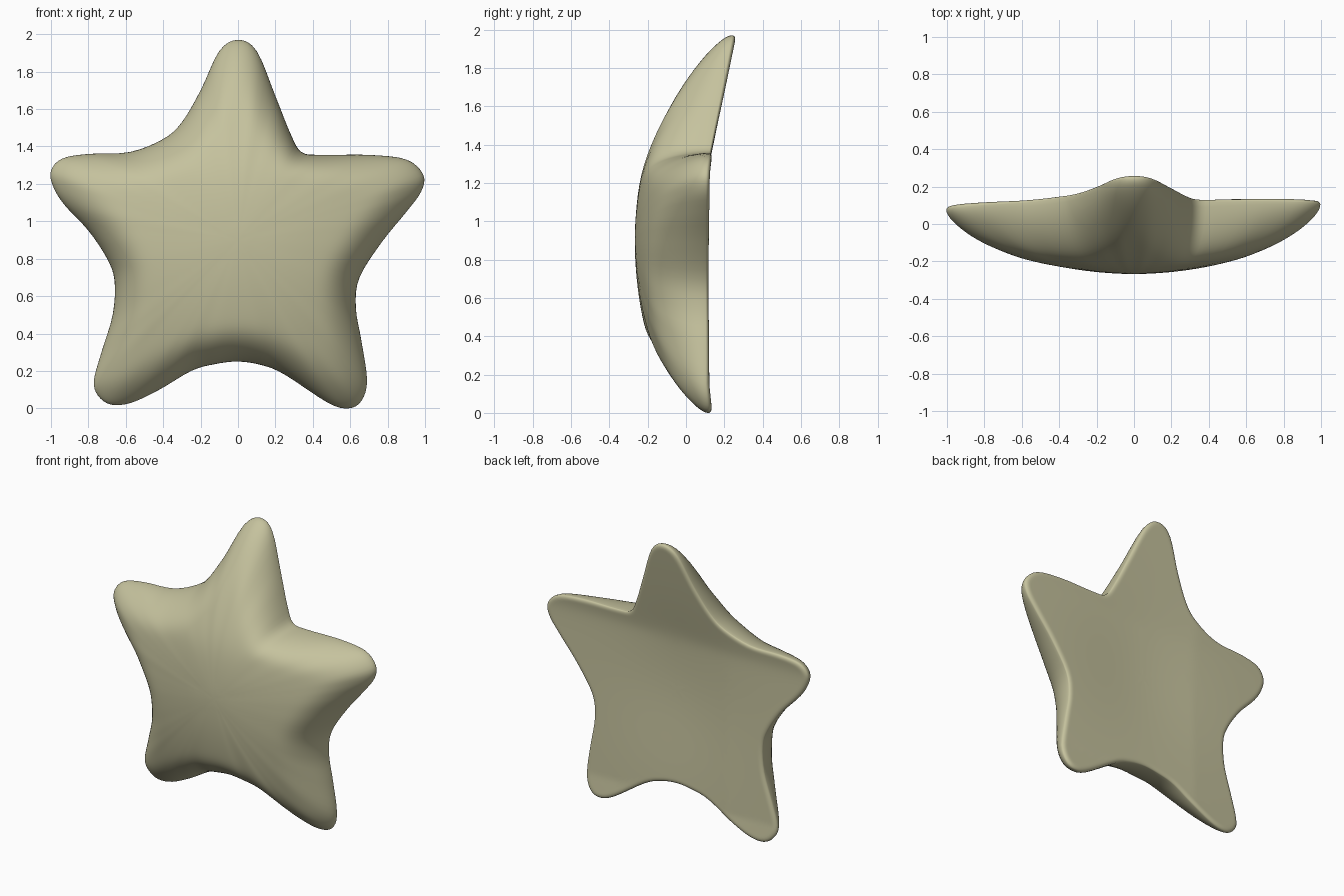
import bpy, bmesh, math
from mathutils import Vector

cube = bpy.data.objects.get("Cube")
if cube:
    bpy.data.objects.remove(cube, do_unlink=True)

# Star outline in x, z, clockwise from the top tip
OUTLINE = [
    (0, 1.97), (.1, 1.91), (.2, 1.67), (.28, 1.47), (.34, 1.37), (.45, 1.355),
    (.7, 1.355), (.9, 1.33), (.99, 1.25), (.98, 1.16), (.9, 1.05), (.77, .89),
    (.65, .7), (.63, .54), (.66, .36), (.69, .15), (.66, .04), (.59, 0),
    (.48, .03), (.25, .18), (.13, .23), (0, .25), (-.13, .235), (-.25, .2),
    (-.42, .1), (-.57, .03), (-.68, .02), (-.75, .07), (-.77, .15), (-.73, .3),
    (-.67, .5), (-.66, .68), (-.7, .8), (-.8, .95), (-.93, 1.09), (-.99, 1.19),
    (-1, 1.27), (-.94, 1.335), (-.8, 1.36), (-.58, 1.37), (-.4, 1.44),
    (-.3, 1.53), (-.2, 1.7), (-.1, 1.91)]
CENTRE = Vector((0, .9))
NOTCH = Vector((.38, 1.38))
RINGS = 32
STEPS = 4
LIP = .02


def smooth_loop(points, steps):
    """Closed Catmull-Rom curve through the points."""
    pts = [Vector(p) for p in points]
    n, result = len(pts), []
    for i in range(n):
        a, b, c, d = (pts[(i + k) % n] for k in (-1, 0, 1, 2))
        for s in range(steps):
            t = s / steps
            result.append(.5 * (2 * b + (c - a) * t
                                + (2 * a - 5 * b + 4 * c - d) * t ** 2
                                + (3 * b - a - 3 * c + d) * t ** 3))
    return result


rim = smooth_loop(OUTLINE, STEPS)
COUNT = len(rim)


def rim_distance(p):
    best = 9
    for i in range(COUNT):
        a, b = rim[i - 1], rim[i]
        edge = b - a
        t = max(0, min(1, (p - a).dot(edge) / edge.length_squared))
        best = min(best, (p - a - edge * t).length)
    return best


def rounded(distance, width):
    """Quarter-round rise from 0 at the rim to 1."""
    k = 1 - min(1, distance / width)
    return math.sqrt(1 - k * k)


def lean(p):
    """Top arm tilts backwards with a soft fold; right arm comes forward."""
    h = p.y - 1.27
    top = .1 * (h + math.sqrt(h * h + .003))
    return top + .1 * max(0, .15 - p.y) - .05 * max(0, -p.x - .4)


def rim_depth(p):
    return .122 - LIP + lean(p)


def front_depth(p, distance):
    """Domed ridge, rounded off towards the rim."""
    dome = -.268 + .25 * (p - CENTRE).length_squared + lean(p)
    width = .19 * (1 - .5 * math.exp(-(p - NOTCH).length_squared / .04))
    return rim_depth(p) + (dome - rim_depth(p)) * rounded(distance, width)


def back_depth(p, distance):
    """Shallow dish with a rounded lip."""
    dish = .03 * math.exp(-4 * (p - CENTRE).length_squared)
    return rim_depth(p) + (LIP - dish) * rounded(distance, .03)


def relax(depth, passes):
    """Even out the depths while the rim stays put."""
    for _ in range(passes):
        old = [row[:] for row in depth]
        for r in range(1, RINGS - 1):
            for i in range(COUNT):
                near = (old[r - 1][i] + old[r + 1][i]
                        + old[r][i - 1] + old[r][(i + 1) % COUNT])
                depth[r][i] = .5 * old[r][i] + .125 * near


# Concentric rings, crowded towards the rim
scales = [math.sin(math.pi / 2 * (r + 1) / RINGS) for r in range(RINGS)]
flat = [[CENTRE + (p - CENTRE) * s for p in rim] for s in scales]
gaps = [[rim_distance(p) for p in row] for row in flat]
front, back = ([[shape(p, d) for p, d in zip(row, gap)]
                for row, gap in zip(flat, gaps)]
               for shape in (front_depth, back_depth))
relax(front, 10)

bm = bmesh.new()


def add_side(depth, shared, flip):
    rows = []
    for r in range(RINGS):
        if r == RINGS - 1 and shared:
            rows.append(shared)
        else:
            rows.append([bm.verts.new((p.x, y, p.y))
                         for p, y in zip(flat[r], depth[r])])
    hub = bm.verts.new((0, sum(depth[0]) / COUNT, CENTRE.y))
    for i in range(COUNT):
        j = (i + 1) % COUNT
        faces = [[hub, rows[0][i], rows[0][j]]]
        faces += [[a[i], b[i], b[j], a[j]] for a, b in zip(rows, rows[1:])]
        for f in faces:
            bm.faces.new(f[::-1] if flip else f)
    return rows[-1]


rim_verts = add_side(front, None, False)
add_side(back, rim_verts, True)
bmesh.ops.recalc_face_normals(bm, faces=bm.faces)

mesh = bpy.data.meshes.new("star_body")
bm.to_mesh(mesh)
bm.free()
star = bpy.data.objects.new("star_body", mesh)
bpy.context.collection.objects.link(star)

# Pale sand colour
colour = (.56, .54, .34, 1)
sand = bpy.data.materials.new("pale_sand")
sand.use_nodes = True
sand.diffuse_color = colour
for node in sand.node_tree.nodes:
    if node.type == 'BSDF_PRINCIPLED':
        node.inputs["Base Color"].default_value = colour
        node.inputs["Roughness"].default_value = .7
mesh.materials.append(sand)

bpy.ops.object.select_all(action='DESELECT')
star.select_set(True)
bpy.context.view_layer.objects.active = star
bpy.ops.object.shade_smooth_by_angle(angle=math.radians(75))
